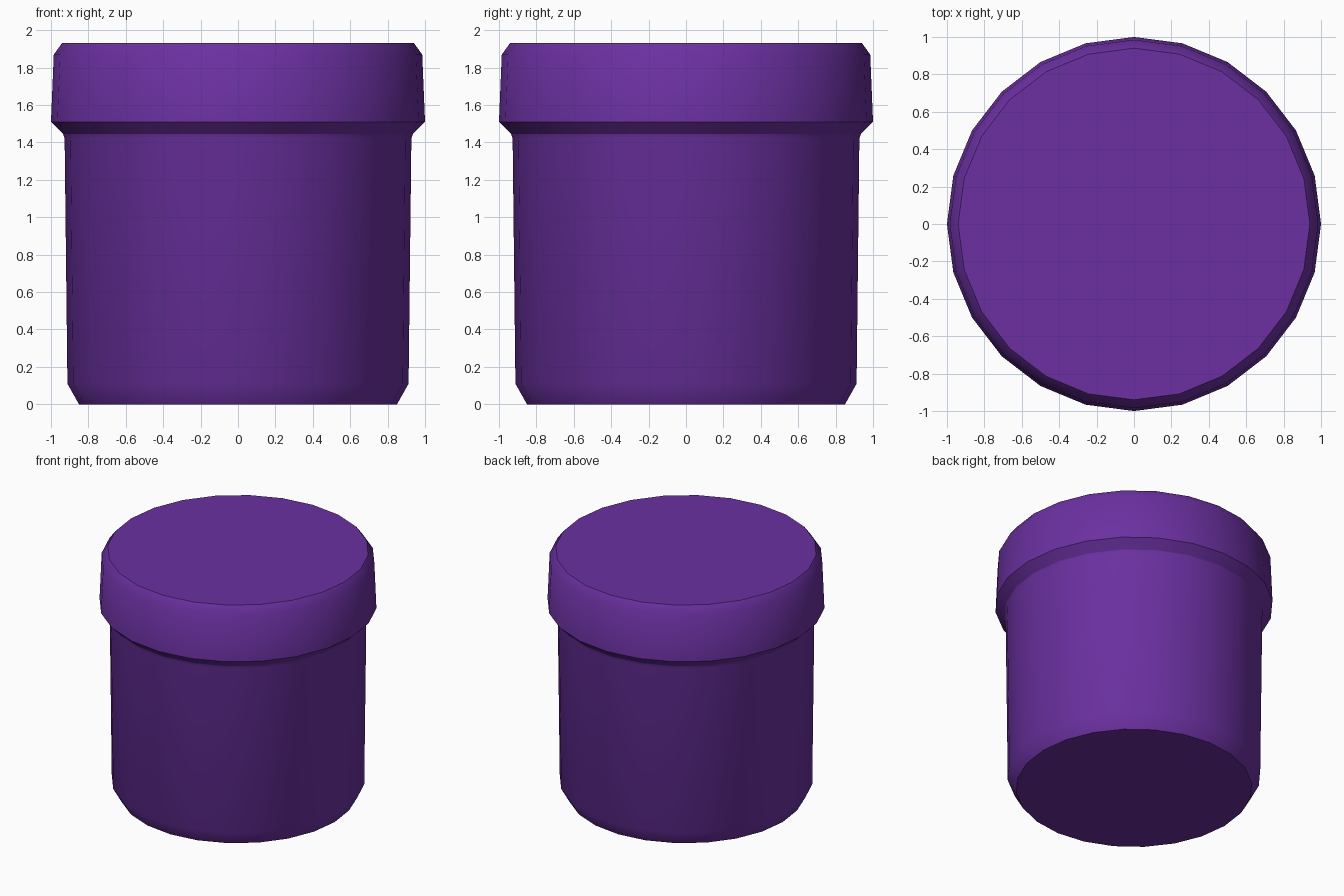
import bpy, bmesh, math

if "Cube" in bpy.data.objects:
    bpy.data.objects.remove(bpy.data.objects["Cube"])

SIDES = 24

purple = bpy.data.materials.new("purple plastic")
purple.diffuse_color = (0.147, 0.030, 0.355, 1.0)
purple.use_nodes = True
purple.node_tree.nodes["Principled BSDF"].inputs["Base Color"].default_value = purple.diffuse_color


def lathe(name, profile, cap_bottom=False, cap_top=False):
    """Revolve (radius, z) points, listed bottom to top, around the z axis."""
    bm = bmesh.new()
    rings = []
    for r, z in profile:
        rings.append([bm.verts.new((r * math.cos(2 * math.pi * i / SIDES),
                                    r * math.sin(2 * math.pi * i / SIDES), z))
                      for i in range(SIDES)])
    for low, high in zip(rings, rings[1:]):
        for i in range(SIDES):
            j = (i + 1) % SIDES
            bm.faces.new((low[i], low[j], high[j], high[i]))
    if cap_bottom:
        bm.faces.new(rings[0][::-1])
    if cap_top:
        bm.faces.new(rings[-1])
    mesh = bpy.data.meshes.new(name)
    bm.to_mesh(mesh)
    bm.free()
    mesh.materials.append(purple)
    obj = bpy.data.objects.new(name, mesh)
    bpy.context.collection.objects.link(obj)
    bpy.ops.object.select_all(action='DESELECT')
    obj.select_set(True)
    bpy.context.view_layer.objects.active = obj
    bpy.ops.object.shade_smooth_by_angle(angle=math.radians(40))
    return obj


# Slightly tapered tub with a chamfered foot
lathe("jar_body", [(0.85, 0), (0.912, 0.11), (0.927, 1.42), (0.935, 1.445)],
      cap_bottom=True)

# Overhanging lid with sloped underside and chamfered top
lathe("jar_lid", [(0.935, 1.445), (1.0, 1.51), (0.985, 1.87), (0.94, 1.932)],
      cap_top=True)
